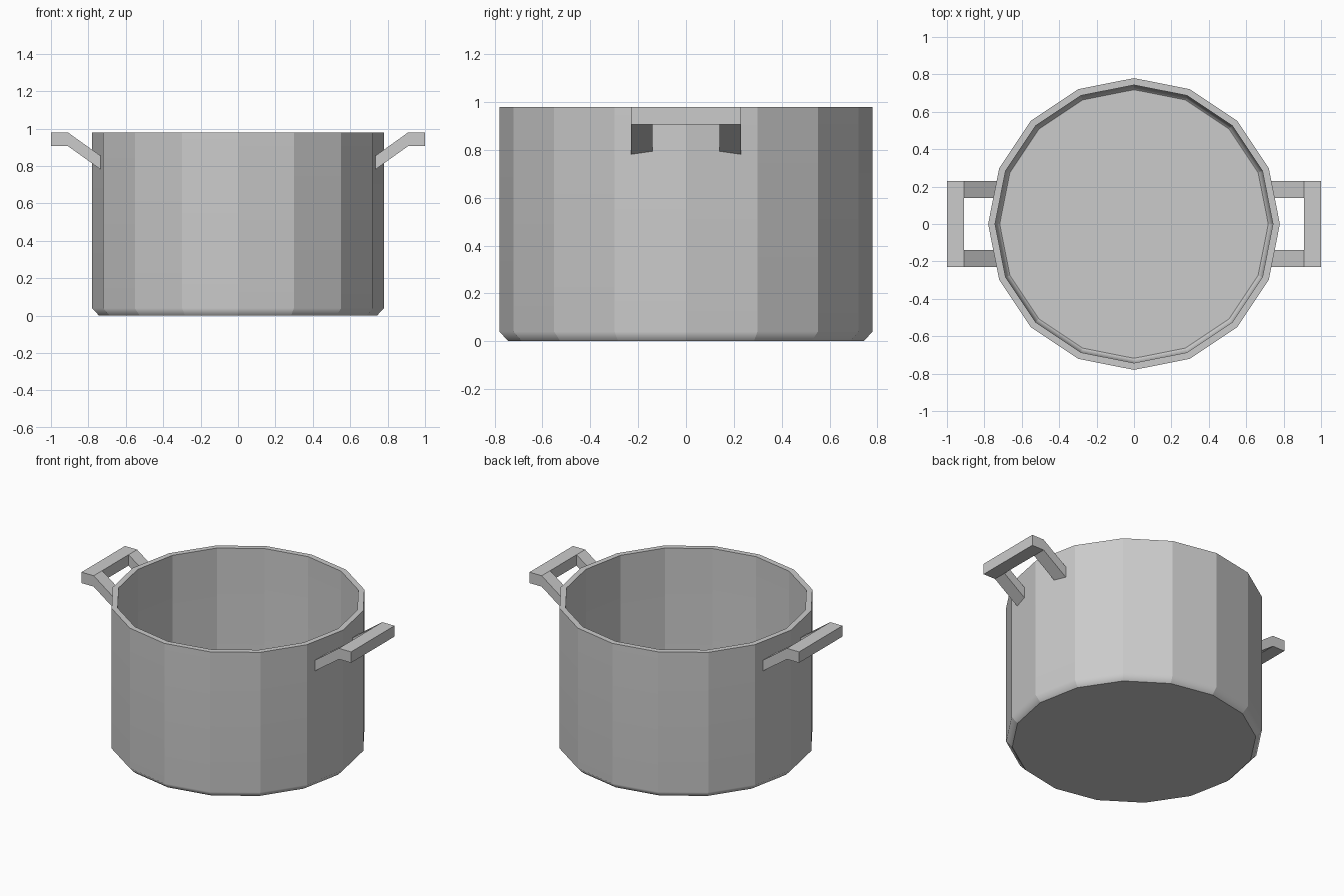
import bpy, bmesh, math

if "Cube" in bpy.data.objects:
    bpy.data.objects.remove(bpy.data.objects["Cube"])

SIDES = 16


def make_object(name, bm):
    bmesh.ops.recalc_face_normals(bm, faces=bm.faces[:])
    mesh = bpy.data.meshes.new(name)
    bm.to_mesh(mesh)
    bm.free()
    obj = bpy.data.objects.new(name, mesh)
    bpy.context.collection.objects.link(obj)
    return obj


def loft(bm, rings, closed):
    """Skin a list of vertex rings and cap both ends."""
    for a, b in zip(rings, rings[1:]):
        n = len(a)
        for i in range(n):
            j = (i + 1) % n
            bm.faces.new((a[i], a[j], b[j], b[i]))
    if closed:
        bm.faces.new(rings[0])
        bm.faces.new(rings[-1])


# Pot body: (radius, height) profile from base, over the rim, to inner floor
profile = [(0.743, 0.0), (0.78, 0.04), (0.78, 0.98),
           (0.743, 0.98), (0.743, 0.055), (0.718, 0.035)]
bm = bmesh.new()
rings = []
for r, z in profile:
    angles = [2 * math.pi * i / SIDES for i in range(SIDES)]
    rings.append([bm.verts.new((r * math.cos(a), r * math.sin(a), z)) for a in angles])
loft(bm, rings, True)

# Facets stay crisp; only the chamfer rings blend softly into the walls
soft = {v: k for k in (1, 4) for v in rings[k]}
for f in bm.faces:
    f.smooth = True
for e in bm.edges:
    a, b = e.verts
    e.smooth = a in soft and b in soft and soft[a] == soft[b]
pot = make_object("pot_body", bm)
weighted = pot.modifiers.new("weighted_normals", 'WEIGHTED_NORMAL')
weighted.keep_sharp = True

# Handle: U-shaped bar with sloping arms that end on the pot wall
Y_OUT, Y_IN, X_IN, X_OUT = 0.23, 0.14, 0.91, 1.0
Z_TOP, Z_LOW, SLOPE = 0.98, 0.907, 0.715


def wall_x(y):
    return 0.777 - 0.199 * y


# (outer x, inner x) for the wall end, the bend and the mitred corner
stations = [(wall_x(Y_OUT), wall_x(Y_IN)), (X_IN, X_IN), (X_OUT, X_IN)]
path = [(xo, xi, -1) for xo, xi in stations]
path += [(xo, xi, 1) for xo, xi in reversed(stations)]

bm = bmesh.new()
rings = []
for xo, xi, s in path:
    ring = []
    for x, y, z in ((xo, Y_OUT, Z_TOP), (xo, Y_OUT, Z_LOW),
                    (xi, Y_IN, Z_LOW), (xi, Y_IN, Z_TOP)):
        drop = SLOPE * max(0.0, X_IN - x)
        ring.append(bm.verts.new((x, s * y, z - drop)))
    rings.append(ring)
loft(bm, rings, True)
bmesh.ops.remove_doubles(bm, verts=bm.verts[:], dist=1e-4)
handles = make_object("side_handles", bm)

# Matching handle on the opposite side
mirror = handles.modifiers.new("mirror", 'MIRROR')
mirror.use_axis = (True, False, False)
mirror.use_mirror_merge = False
